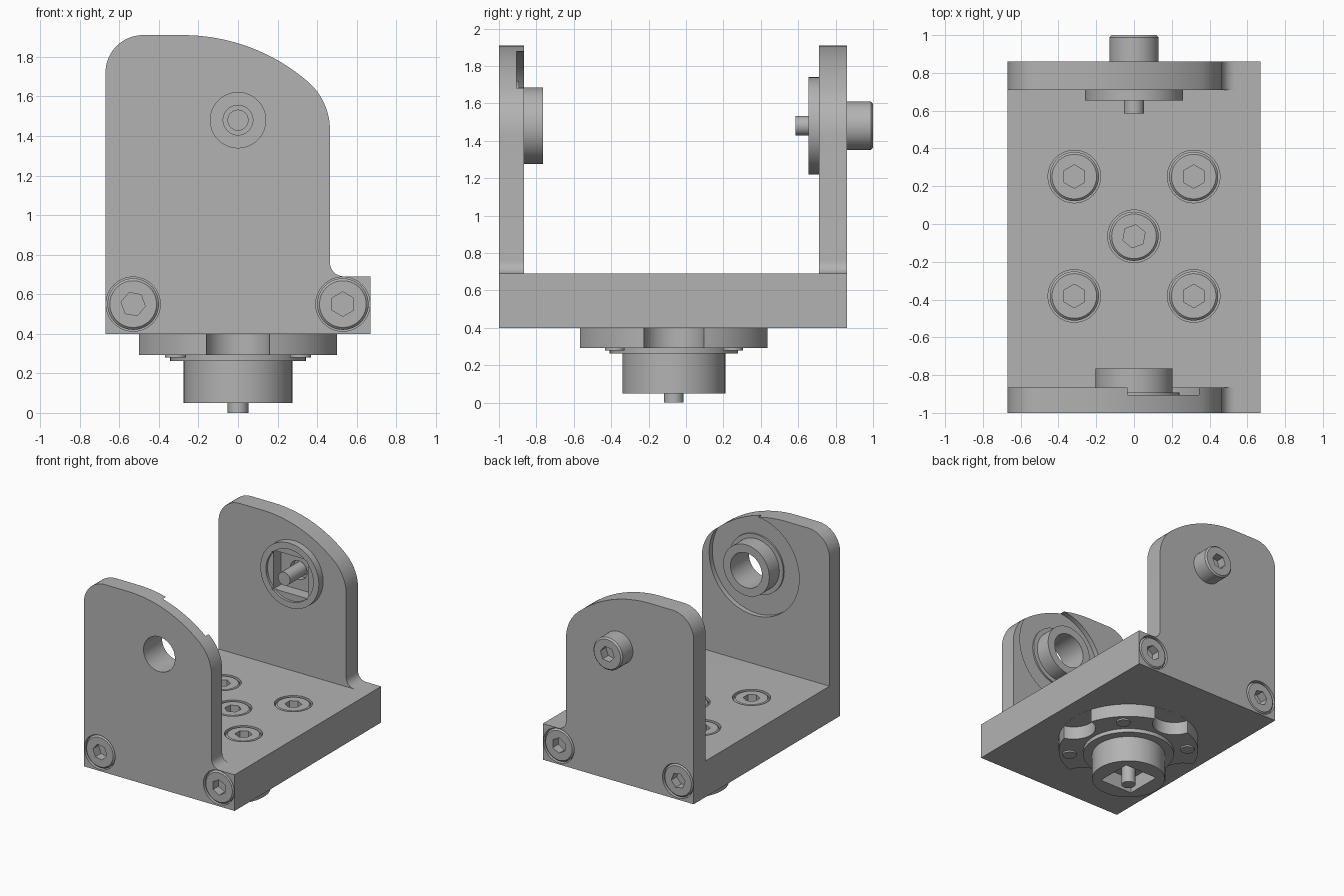
import bpy, bmesh
from math import sin, cos, pi, radians

if "Cube" in bpy.data.objects:
    bpy.data.objects.remove(bpy.data.objects["Cube"])

GREY = (0.45, 0.45, 0.45, 1)
steel = bpy.data.materials.new("plain grey metal")
steel.use_nodes = True
steel.diffuse_color = GREY
steel.node_tree.nodes["Principled BSDF"].inputs["Base Color"].default_value = GREY


def arc(cx, cy, r, start, end, steps=16):
    angles = [radians(start + (end - start) * i / steps) for i in range(steps + 1)]
    return [(cx + r * cos(a), cy + r * sin(a)) for a in angles]


def ngon(cx, cy, r, sides=64, turn=0):
    return arc(cx, cy, r, turn, turn + 360, sides)[:-1]


def prism(name, profile, lo, hi, axis="Z", chamfer=0.0):
    """Extrude a closed profile along Y or Z; the hi end may be chamfered."""
    n = len(profile)
    cu, cv = sum(p[0] for p in profile) / n, sum(p[1] for p in profile) / n
    size = max(abs(p[0] - cu) for p in profile)
    layers = [(lo, 1), (hi, 1)]
    if chamfer:
        back = chamfer if hi > lo else -chamfer
        layers = [(lo, 1), (hi - back, 1), (hi, 1 - chamfer / size)]
    bm = bmesh.new()
    rings = []
    for w, s in layers:
        pts = [(cu + (u - cu) * s, cv + (v - cv) * s) for u, v in profile]
        rings.append([bm.verts.new((u, v, w) if axis == "Z" else (u, w, v)) for u, v in pts])
    for a, b in zip(rings, rings[1:]):
        for i in range(n):
            j = (i + 1) % n
            bm.faces.new((a[i], a[j], b[j], b[i]))
    bm.faces.new(rings[0])
    bm.faces.new(rings[-1])
    bmesh.ops.recalc_face_normals(bm, faces=bm.faces)
    mesh = bpy.data.meshes.new(name)
    bm.to_mesh(mesh)
    bm.free()
    mesh.materials.append(steel)
    obj = bpy.data.objects.new(name, mesh)
    bpy.context.scene.collection.objects.link(obj)
    return obj


def combine(targets, tools, operation="DIFFERENCE"):
    """Apply boolean tools to every target, then discard the tools."""
    for obj in targets:
        for tool in tools:
            mod = obj.modifiers.new("boolean", "BOOLEAN")
            mod.operation, mod.solver, mod.object = operation, "EXACT", tool
        graph = bpy.context.evaluated_depsgraph_get()
        mesh = bpy.data.meshes.new_from_object(obj.evaluated_get(graph))
        obj.modifiers.clear()
        obj.data = mesh
    for tool in tools:
        bpy.data.objects.remove(tool)


def rod(name, u, v, r, lo, hi, axis="Z", chamfer=0.0):
    return prism(name, ngon(u, v, r), lo, hi, axis, chamfer)


def screw_head(name, u, v, bottom, top, axis, turn, chamfer=0.012):
    head = rod(name, u, v, 0.13, bottom, top, axis, chamfer)
    d = 1 if top > bottom else -1
    combine([head], [prism("socket", ngon(u, v, 0.062, 6, turn), top - d * 0.07, top + d * 0.02, axis)])


def square(u, v, h):
    return [(u - h, v - h), (u + h, v - h), (u + h, v + h), (u - h, v + h)]


# Bracket: base slab and two matching upright plates
HX, AXLE, HUB_Y = 0.67, 1.48, -0.065
plate = ([(-HX, 0.4), (HX, 0.4), (HX, 0.69)]
         + arc(0.535, 0.76, 0.07, 270, 180, 8)
         + arc(0.141, 1.43, 0.324, 0, 49.3)
         + arc(-0.28, 0.94, 0.97, 49.3, 90)[1:]
         + arc(-0.48, 1.72, 0.19, 90, 180))
base_profile = [(-HX, -0.865), (HX, -0.865), (HX, 0.71), (-HX, 0.71)]
bracket = prism("bracket", base_profile, 0.4, 0.69)
combine([bracket], [prism("front_plate", plate, -1, -0.865, "Y"),
                    prism("back_plate", plate, 0.71, 0.86, "Y")], "UNION")

# Counterbores for the base and corner screws
base_spots = [(sx * 0.316, HUB_Y + sy * 0.316) for sx in (-1, 1) for sy in (-1, 1)] + [(0, HUB_Y)]
corner_spots = [(-0.53, 0.55), (0.53, 0.55)]
combine([bracket],
        [rod("bore", x, y, 0.139, 0.6, 0.75) for x, y in base_spots]
        + [rod("bore", x, z, 0.137, w, e, "Y") for x, z in corner_spots
           for w, e in ((-1.05, -0.91), (0.77, 0.91))])

# Bearing recess and through hole in the front plate
combine([bracket], [rod("recess", 0, AXLE, 0.4, -0.905, -0.8, "Y"),
                    rod("hole", 0, AXLE, 0.14, -1.1, -0.85, "Y")])

# Screws
for i, (x, y) in enumerate(base_spots):
    screw_head(f"base_screw_{i + 1}", x, y, 0.59, 0.687, "Z", 30 if x else 20)
for i, (x, z) in enumerate(corner_spots):
    screw_head(f"front_corner_screw_{i + 1}", x, z, -0.9, -0.997, "Y", 50 - 20 * i)
    screw_head(f"back_corner_screw_{i + 1}", x, z, 0.76, 0.857, "Y", 50 - 20 * i)

# Front bearing sleeve with its thin collar
for name, r, end in (("sleeve", 0.205, -0.765), ("sleeve_collar", 0.24, -0.892)):
    part = rod(name, 0, AXLE, r, -0.906, end, "Y")
    combine([part], [rod("hole", 0, AXLE, 0.14, -1.1, -0.7, "Y")])

# Back pivot disc with rim, square pocket, pin and cap screw
disc = rod("pivot_disc", 0, AXLE, 0.26, 0.655, 0.712, "Y")
combine([disc], [rod("rim", 0, AXLE, 0.21, 0.6, 0.675, "Y")])
combine([disc, bracket], [prism("pocket", square(0, AXLE, 0.155), 0.6, 0.77, "Y")])
combine([bracket], [rod("pin_hole", 0, AXLE, 0.075, 0.74, 0.82, "Y")])
rod("pivot_pin", 0, AXLE, 0.053, 0.585, 0.83, "Y")
screw_head("pivot_cap_screw", 0, AXLE, 0.858, 1.0, "Y", 10)

# Scalloped hub under the base
hub = rod("hub", 0, HUB_Y, 0.527, 0.293, 0.401)
combine([hub], [rod("scallop", dx * 0.54, HUB_Y + dy * 0.54, 0.165, 0.2, 0.399)
                for dx, dy in ((1, 0), (-1, 0), (0, 1), (0, -1))])
for i, (x, y) in enumerate(base_spots[:4]):
    rod(f"screw_end_{i + 1}", x, y, 0.053, 0.28, 0.3)
rod("hub_flange", 0, HUB_Y, 0.343, 0.262, 0.295)

# Drive boss with square pocket and pin
boss = rod("drive_boss", 0, HUB_Y, 0.275, 0.05, 0.264)
combine([boss], [prism("pocket", square(0, HUB_Y, 0.148), 0, 0.17)])
combine([boss], [rod("pin_hole", 0, HUB_Y, 0.075, 0.15, 0.22)])
rod("drive_pin", 0, HUB_Y, 0.052, 0, 0.23)

# Smooth curved walls, keep machined edges sharp
for obj in bpy.context.scene.objects:
    if obj.type == "MESH":
        obj.data.shade_smooth()
        obj.data.set_sharp_from_angle(angle=radians(30))
